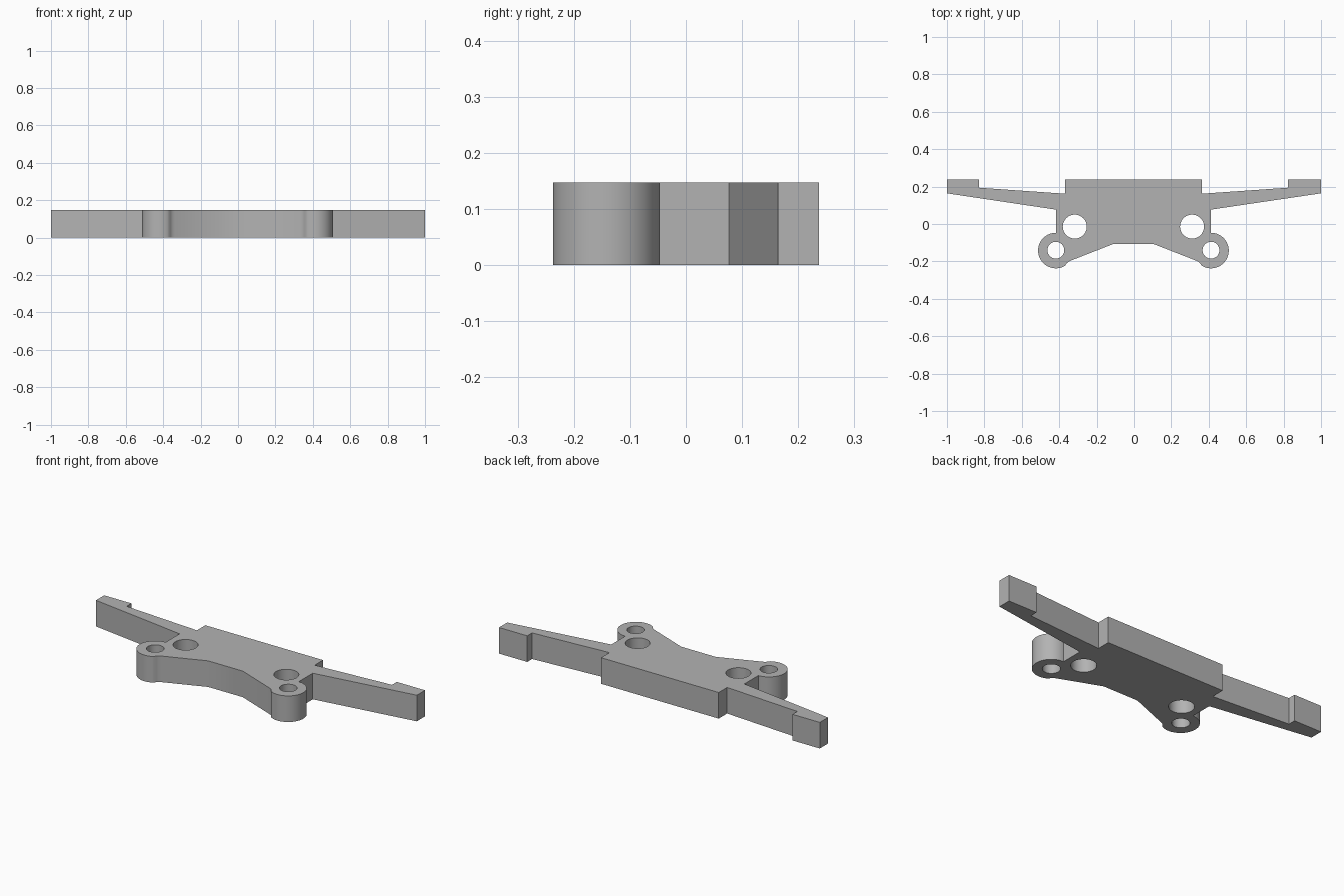
import bpy, bmesh
from math import sin, cos, radians, tau

cube = bpy.data.objects.get("Cube")
if cube:
    bpy.data.objects.remove(cube, do_unlink=True)

HEIGHT = 0.147
CENTRE = -0.003          # symmetry axis of the body
BOSS = (0.415, -0.142)   # centre of each rounded mounting ear


def arc(centre, radius, start, end, steps):
    """Points along a circular arc, angles in degrees."""
    angles = [radians(start + (end - start) * i / steps) for i in range(steps + 1)]
    return [(centre[0] + radius * cos(a), centre[1] + radius * sin(a)) for a in angles]


def add_loop(curve, points):
    spline = curve.splines.new('POLY')
    spline.points.add(len(points) - 1)
    for p, (x, y) in zip(spline.points, points):
        p.co = (x, y, 0, 1)
    spline.use_cyclic_u = True


# Half outline: back block, arm with end pad, neck, ear, fillet, front edge
half = [(0.367, 0.237), (0.367, 0.162), (0.827, 0.194), (0.827, 0.237),
        (1.0, 0.237), (1.0, 0.164), (0.415, 0.077)]
half += arc(BOSS, 0.095, 90, -121, 40)
half += [(0.358, -0.211), (0.348, -0.202), (0.336, -0.196), (0.108, -0.107)]


def place(x, y, side):
    """Mirror a point about the body axis, keeping the arm tips at full span."""
    return (side * x + (CENTRE if x < 1 else 0), y)


outline = [place(x, y, 1) for x, y in half]
outline += [place(x, y, -1) for x, y in reversed(half)]

# Plate profile with two through holes on each side
profile = bpy.data.curves.new("mounting_bracket", 'CURVE')
profile.dimensions = '2D'
profile.fill_mode = 'BOTH'
profile.extrude = HEIGHT / 2
add_loop(profile, outline)
for side in (1, -1):
    for (x, y), radius in (((0.314, -0.014), 0.064), ((0.415, -0.14), 0.045)):
        add_loop(profile, arc(place(x, y, side), radius, 0, 352.5, 47))

bracket = bpy.data.objects.new("mounting_bracket", profile)
bpy.context.collection.objects.link(bracket)
bracket.location.z = HEIGHT / 2

# Solid mesh with crisp edges and smooth round walls
bpy.ops.object.select_all(action='DESELECT')
bracket.select_set(True)
bpy.context.view_layer.objects.active = bracket
bpy.ops.object.convert(target='MESH')
bm = bmesh.new()
bm.from_mesh(bracket.data)
bmesh.ops.remove_doubles(bm, verts=bm.verts, dist=0.0001)
bmesh.ops.recalc_face_normals(bm, faces=bm.faces)
bm.to_mesh(bracket.data)
bm.free()
bpy.ops.object.shade_smooth_by_angle(angle=radians(30))

# Plain grey finish
grey = bpy.data.materials.new("plain_grey")
grey.use_nodes = True
colour = (0.45, 0.45, 0.45, 1)
grey.diffuse_color = colour
grey.node_tree.nodes["Principled BSDF"].inputs["Base Color"].default_value = colour
bracket.data.materials.clear()
bracket.data.materials.append(grey)
